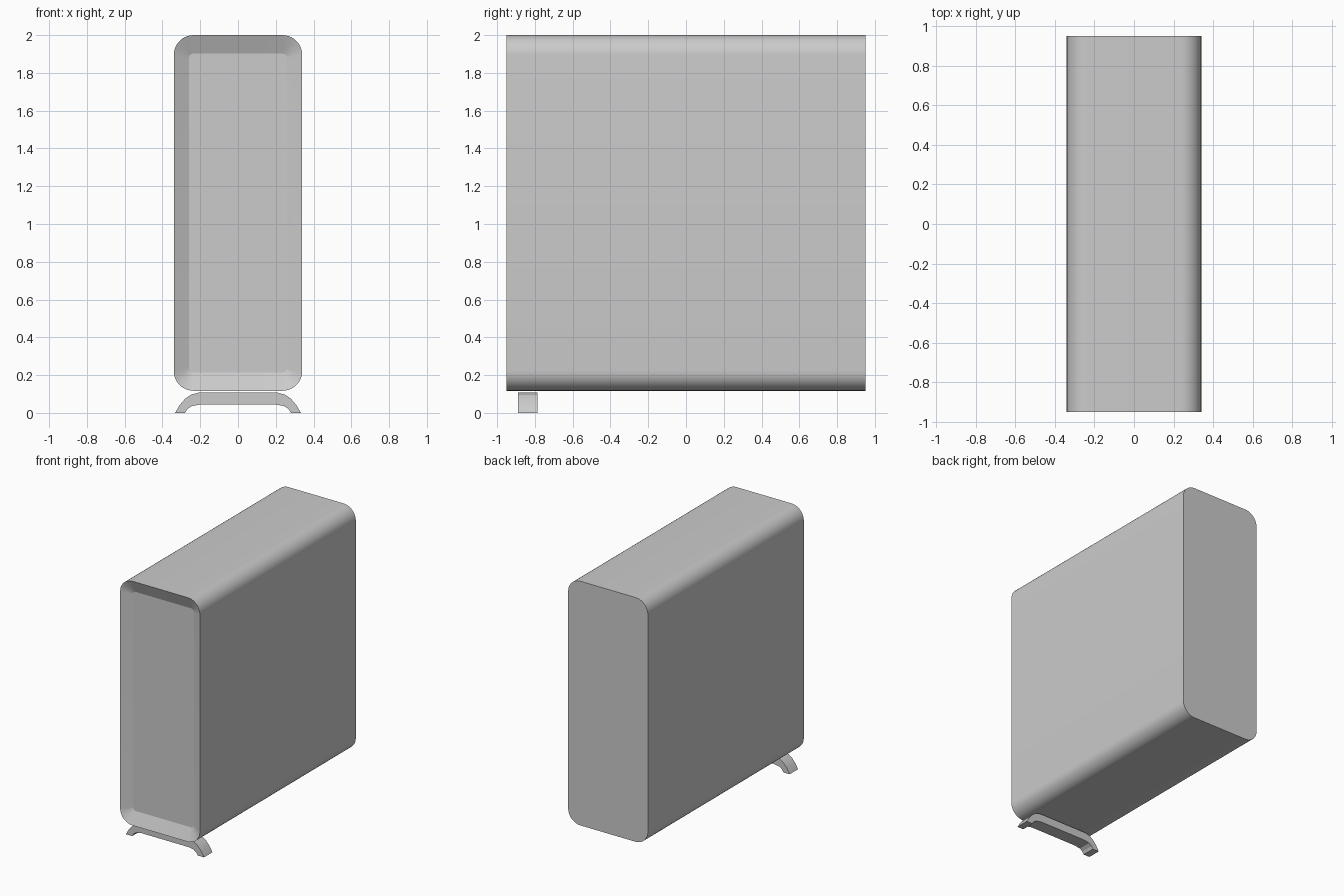
import bpy, bmesh
from math import sin, cos, pi, radians

if "Cube" in bpy.data.objects:
    bpy.data.objects.remove(bpy.data.objects["Cube"])

SEG = 10  # segments per rounded corner


def finish(bm, name):
    bmesh.ops.recalc_face_normals(bm, faces=bm.faces[:])
    mesh = bpy.data.meshes.new(name)
    bm.to_mesh(mesh)
    bm.free()
    obj = bpy.data.objects.new(name, mesh)
    bpy.context.collection.objects.link(obj)
    bpy.ops.object.select_all(action='DESELECT')
    bpy.context.view_layer.objects.active = obj
    obj.select_set(True)
    bpy.ops.object.shade_smooth_by_angle(angle=radians(15))
    return obj


def rounded_loop(bm, half_w, z0, z1, r, y):
    """Ring of vertices around a rounded rectangle in the xz plane."""
    centres = [(half_w - r, z1 - r), (-half_w + r, z1 - r),
               (-half_w + r, z0 + r), (half_w - r, z0 + r)]
    ring = []
    for q, (cx, cz) in enumerate(centres):
        for i in range(SEG + 1):
            a = (q + i / SEG) * pi / 2
            ring.append(bm.verts.new((cx + r * cos(a), y, cz + r * sin(a))))
    return ring


def bridge(bm, a, b):
    n = len(a)
    for i in range(n):
        j = (i + 1) % n
        bm.faces.new((a[i], a[j], b[j], b[i]))


# Case: rounded shell, sloped front recess and flat front panel
bm = bmesh.new()
back = rounded_loop(bm, 0.34, 0.117, 2.0, 0.105, 0.95)
rim = rounded_loop(bm, 0.34, 0.117, 2.0, 0.105, -0.95)
panel = rounded_loop(bm, 0.26, 0.213, 1.902, 0.025, -0.91)
bm.faces.new(back)
bridge(bm, back, rim)
bridge(bm, rim, panel)
bm.faces.new(panel)
finish(bm, "case_body")

# Front foot: arched strip extruded along y
outer = [(0.333, 0.0), (0.31, 0.04), (0.28, 0.075), (0.25, 0.096), (0.21, 0.107)]
inner = [(0.28, 0.0), (0.268, 0.02), (0.245, 0.036), (0.20, 0.044)]
top = [(-x, z) for x, z in outer] + outer[::-1]
under = inner + [(-x, z) for x, z in inner[::-1]]
profile = top + under
bm = bmesh.new()
front = [bm.verts.new((x, -0.89, z)) for x, z in profile]
rear = [bm.verts.new((x, -0.787, z)) for x, z in profile]
bm.faces.new(front)
bm.faces.new(rear)
bridge(bm, front, rear)
finish(bm, "front_foot")
